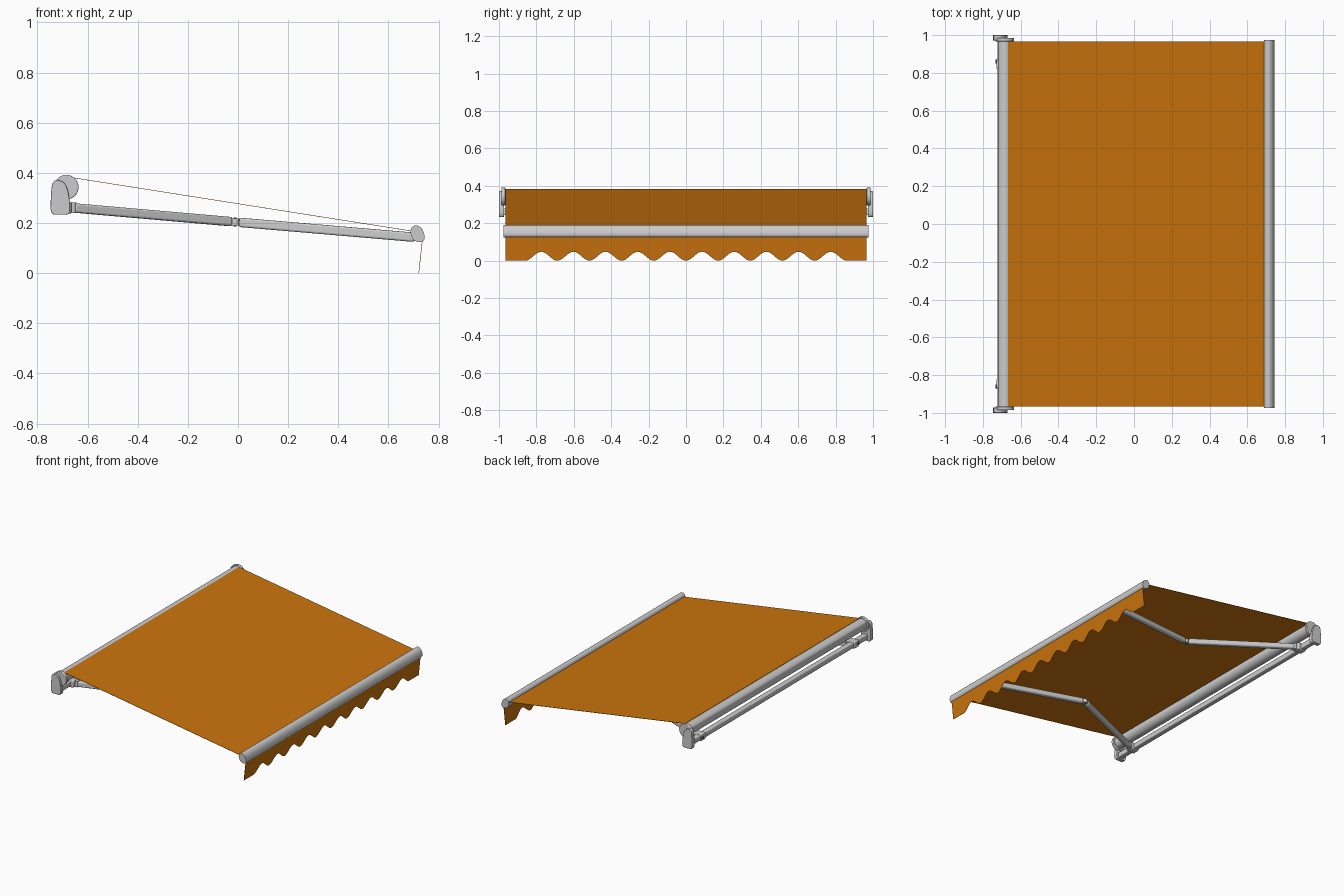
import bpy, bmesh, math
from mathutils import Vector, Matrix

if "Cube" in bpy.data.objects:
    bpy.data.objects.remove(bpy.data.objects["Cube"])


def material(name, rgb):
    m = bpy.data.materials.new(name)
    m.diffuse_color = (*rgb, 1)
    m.use_nodes = True
    m.node_tree.nodes["Principled BSDF"].inputs["Base Color"].default_value = m.diffuse_color
    return m


ORANGE = material("orange_fabric", (0.60, 0.175, 0.004))
GREY = material("light_grey_metal", (0.60, 0.60, 0.61))
DARK = material("dark_grey_joint", (0.16, 0.16, 0.165))


def finish(name, bm, mat, bevel=0.0, smooth=True):
    bmesh.ops.recalc_face_normals(bm, faces=bm.faces)
    me = bpy.data.meshes.new(name)
    bm.to_mesh(me)
    bm.free()
    me.materials.append(mat)
    ob = bpy.data.objects.new(name, me)
    bpy.context.collection.objects.link(ob)
    if smooth:
        bpy.ops.object.select_all(action='DESELECT')
        ob.select_set(True)
        bpy.context.view_layer.objects.active = ob
        bpy.ops.object.shade_smooth_by_angle(angle=math.radians(40))
    if bevel:
        b = ob.modifiers.new("bevel", 'BEVEL')
        b.width, b.segments = bevel, 3
    return ob


def extrude_y(name, profile, y0, y1, mat=GREY, bevel=0.0):
    """Extrude an x/z profile along y."""
    bm = bmesh.new()
    f = bm.faces.new([bm.verts.new((x, y0, z)) for x, z in profile])
    r = bmesh.ops.extrude_face_region(bm, geom=[f])
    vs = [v for v in r["geom"] if isinstance(v, bmesh.types.BMVert)]
    bmesh.ops.translate(bm, verts=vs, vec=(0, y1 - y0, 0))
    return finish(name, bm, mat, bevel)


def circle(cx, cz, r, n=32):
    return [(cx + r * math.cos(2 * math.pi * i / n), cz + r * math.sin(2 * math.pi * i / n))
            for i in range(n)]


def rounded(points, steps=3):
    """Corner-cut a closed profile into a smooth curve."""
    for _ in range(steps):
        out = []
        for i, a in enumerate(points):
            b = points[(i + 1) % len(points)]
            out += [(a[0] * .75 + b[0] * .25, a[1] * .75 + b[1] * .25),
                    (a[0] * .25 + b[0] * .75, a[1] * .25 + b[1] * .75)]
        points = out
    return points


def beam(name, p, q, w, h, mat=GREY, bevel=0.008):
    """Rounded box between two points."""
    p, q = Vector(p), Vector(q)
    x = (q - p).normalized()
    y = Vector((0, 0, 1)).cross(x).normalized()
    z = x.cross(y)
    rot = Matrix((x, y, z)).transposed().to_4x4()
    bm = bmesh.new()
    bmesh.ops.create_cube(bm, size=1, matrix=Matrix.Translation((p + q) / 2) @ rot
                          @ Matrix.Diagonal(((q - p).length, w, h, 1)))
    return finish(name, bm, mat, bevel)


def pin(name, pos, r, depth, axis='Z', mat=GREY):
    bm = bmesh.new()
    rot = Matrix.Rotation(math.pi / 2, 4, 'Y') if axis == 'X' else Matrix()
    bmesh.ops.create_cone(bm, cap_ends=True, segments=20, radius1=r, radius2=r, depth=depth,
                          matrix=Matrix.Translation(pos) @ rot)
    return finish(name, bm, mat)


def sheet(name, rows):
    """Thin cloth from two rows of points."""
    bm = bmesh.new()
    a, b = [[bm.verts.new(p) for p in row] for row in rows]
    for i in range(len(a) - 1):
        bm.faces.new((a[i], a[i + 1], b[i + 1], b[i]))
    ob = finish(name, bm, ORANGE, smooth=False)
    s = ob.modifiers.new("thickness", 'SOLIDIFY')
    s.thickness, s.offset = 0.002, 0
    return ob


# canopy cloth
W = 0.965
sheet("canopy_cloth", [[(-0.668, -W, 0.382), (-0.668, W, 0.382)],
                       [(0.705, -W, 0.166), (0.705, W, 0.166)]])

# scalloped valance: ten waves with flat tabs at both ends
ys = [-W] + [-0.86 + 1.72 * i / 160 for i in range(161)] + [W]
bottom = []
for y in ys:
    z = 0.024 * (1 - math.cos(2 * math.pi * (y + 0.86) / 0.172)) if abs(y) < 0.86 else 0
    bottom.append((0.721 + 0.11 * z, y, z))
sheet("valance", [[(0.735, y, 0.13) for y in ys], bottom])

# roller housing with a flat back, and the square support bar below
housing = [(max(x, -0.719), z) for x, z in circle(-0.685, 0.345, 0.039)]
extrude_y("roller_housing", housing, -0.972, 0.972)
bar = [(-0.722, 0.243), (-0.686, 0.243), (-0.686, 0.279), (-0.722, 0.279)]
extrude_y("support_bar", bar, -0.985, 0.985, bevel=0.005)

# front rail
rail = rounded([(0.687, 0.178), (0.708, 0.194), (0.735, 0.180), (0.747, 0.142),
                (0.736, 0.122), (0.708, 0.125), (0.690, 0.145)])
extrude_y("front_rail", rail, -0.975, 0.975)

bracket = rounded([(-0.748, 0.232), (-0.710, 0.234), (-0.668, 0.232), (-0.672, 0.30),
                   (-0.685, 0.355), (-0.715, 0.374), (-0.742, 0.366), (-0.747, 0.30)], 2)

for s, side in ((-1, "left"), (1, "right")):
    # end hardware
    extrude_y(side + "_roller_end_cap", circle(-0.685, 0.343, 0.049, 40),
              s * 0.966, s * 0.986, bevel=0.004)
    extrude_y(side + "_wall_bracket", bracket, s * 0.972, s * 1.0, bevel=0.003)

    # shoulder clamp, pivot and bolt
    beam(side + "_shoulder_clamp", (-0.728, s * 0.845, 0.261), (-0.665, s * 0.845, 0.261),
         0.05, 0.048, bevel=0.006)
    pin(side + "_shoulder_pivot", (-0.660, s * 0.835, 0.260), 0.016, 0.042)
    pin(side + "_clamp_bolt", (-0.727, s * 0.86, 0.261), 0.010, 0.012, 'X', DARK)

    # folding arm: rear half, elbow, front half
    shoulder = Vector((-0.655, s * 0.835, 0.260))
    elbow = Vector((-0.012, s * 0.51, 0.204))
    front = Vector((0.705, s * 0.645, 0.143))
    beam(side + "_rear_arm", shoulder, elbow.lerp(shoulder, 0.025), 0.032, 0.037)
    beam(side + "_front_arm", elbow.lerp(front, 0.025), front, 0.032, 0.037)
    pin(side + "_elbow_joint", elbow, 0.017, 0.026)
    pin(side + "_elbow_pin", elbow, 0.006, 0.034, mat=DARK)
